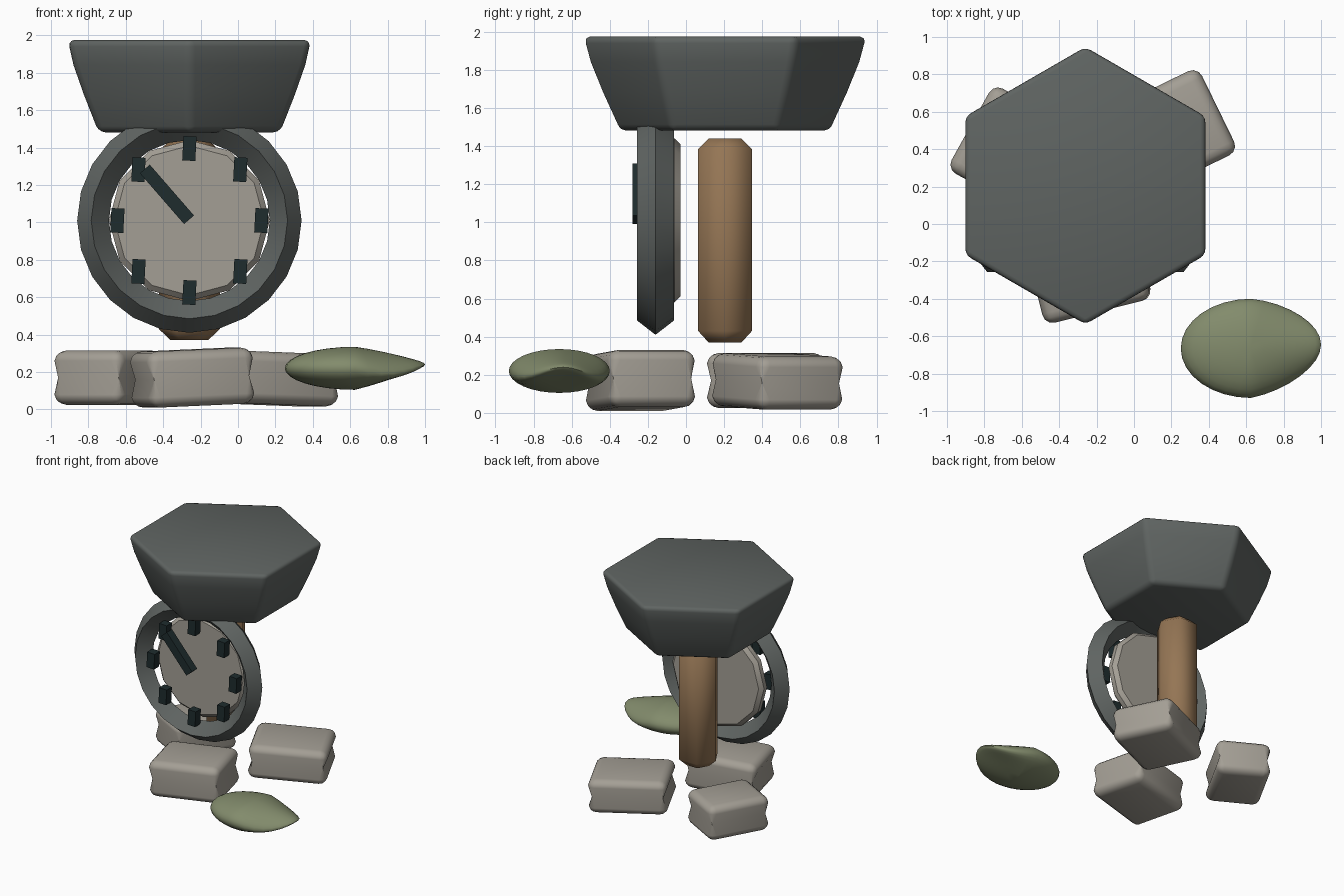
import bpy, bmesh, math
from mathutils import Matrix, Vector

if "Cube" in bpy.data.objects:
    bpy.data.objects.remove(bpy.data.objects["Cube"])


def material(name, rgb):
    mat = bpy.data.materials.new(name)
    mat.use_nodes = True
    mat.diffuse_color = (*rgb, 1)
    mat.node_tree.nodes["Principled BSDF"].inputs["Base Color"].default_value = (*rgb, 1)
    return mat


SLATE = material("slate grey", (0.115, 0.128, 0.122))
STONE = material("pale stone", (0.37, 0.345, 0.30))
WOOD = material("brown wood", (0.30, 0.18, 0.09))
LEAF = material("olive green", (0.225, 0.26, 0.15))
INK = material("dark teal", (0.013, 0.025, 0.027))

AXIS_X, AXIS_Y = -0.26, 0.205      # post and bowl axis
DIAL = Vector((AXIS_X, -0.16, 1.01))  # centre of the dial


def finish(bm, name, mat, smooth=30):
    bmesh.ops.recalc_face_normals(bm, faces=bm.faces)
    mesh = bpy.data.meshes.new(name)
    bm.to_mesh(mesh)
    bm.free()
    mesh.materials.append(mat)
    obj = bpy.data.objects.new(name, mesh)
    bpy.context.collection.objects.link(obj)
    bpy.ops.object.select_all(action="DESELECT")
    obj.select_set(True)
    bpy.context.view_layer.objects.active = obj
    if smooth:
        bpy.ops.object.shade_smooth_by_angle(angle=math.radians(smooth))
    return obj


def lathe(profile, sides, phase=0.0, closed=False):
    """Spin (radius, height) points about z, capped unless the profile is closed."""
    bm = bmesh.new()
    rings = []
    for r, z in profile:
        angles = [phase + math.tau * i / sides for i in range(sides)]
        rings.append([bm.verts.new((r * math.cos(a), r * math.sin(a), z)) for a in angles])
    pairs = list(zip(rings, rings[1:]))
    if closed:
        pairs.append((rings[-1], rings[0]))
    else:
        bm.faces.new(rings[0][::-1])
        bm.faces.new(rings[-1])
    for low, high in pairs:
        for i in range(sides):
            j = (i + 1) % sides
            bm.faces.new((low[i], low[j], high[j], high[i]))
    bmesh.ops.recalc_face_normals(bm, faces=bm.faces)
    return bm


def bevel_sharp(bm, width, segments, limit=40):
    edges = [e for e in bm.edges if e.calc_face_angle(0) > math.radians(limit)]
    bmesh.ops.bevel(bm, geom=edges, offset=width, segments=segments, profile=0.5,
                    affect="EDGES", clamp_overlap=True)


def box(size):
    bm = bmesh.new()
    bmesh.ops.create_cube(bm, size=1)
    bmesh.ops.scale(bm, vec=size, verts=bm.verts)
    return bm


def face_front(bm):
    """Turn the z axis to the front and move to the dial centre."""
    bm.transform(Matrix.Translation(DIAL) @ Matrix.Rotation(math.pi / 2, 4, "X"))


# Six-sided bowl-shaped top, with softened edges
bm = lathe([(0.56, 1.482), (0.65, 1.68), (0.715, 1.84), (0.75, 1.975)], 6, math.pi / 6)
bevel_sharp(bm, 0.035, 3)
bm.transform(Matrix.Translation((AXIS_X, AXIS_Y, 0)))
finish(bm, "hexagonal_top", SLATE, 50)

# Six-sided wooden post with chamfered ends
bm = lathe([(0.10, 0.37), (0.163, 0.43), (0.163, 1.385), (0.10, 1.44)], 6)
bm.transform(Matrix.Translation((AXIS_X, AXIS_Y, 0)))
finish(bm, "post", WOOD, 65)

# Dial rim with a diamond section
bm = lathe([(0.60, 0), (0.525, 0.097), (0.43, 0), (0.525, -0.097)], 24, closed=True)
face_front(bm)
finish(bm, "dial_rim", SLATE)

# Stone dial plate
bm = lathe([(0.40, -0.13), (0.43, -0.10), (0.43, -0.06), (0.40, -0.03)], 12)
face_front(bm)
finish(bm, "dial_plate", STONE, 40)

# Upright hour marks
for i in range(8):
    a = math.tau * i / 8
    bm = box((0.07, 0.07, 0.13))
    bm.transform(Matrix.Translation(DIAL + Vector((0.385 * math.cos(a), -0.055, 0.385 * math.sin(a))))
                 @ Matrix.Rotation(math.radians(3), 4, "Y"))
    finish(bm, f"hour_mark_{i + 1}", INK, 0)

# Single hand pointing to the upper left of the dial
bm = box((0.07, 0.07, 0.36))
bm.transform(Matrix.Translation(DIAL + Vector((-0.12, -0.085, 0.14)))
             @ Matrix.Rotation(math.radians(-41), 4, "Y"))
finish(bm, "hand", INK, 0)

# Three rounded foot stones: name, centre, size, turn and tilt in degrees
stones = [
    ("front_stone", (-0.245, -0.24, 0.17), (0.61, 0.49, 0.30), 14, -2.5),
    ("left_stone", (0.17, 0.48, 0.165), (0.64, 0.52, 0.28), 26, 2),
    ("right_stone", (-0.69, 0.42, 0.17), (0.44, 0.54, 0.29), -29, 0),
]
for name, centre, size, turn, tilt in stones:
    bm = box(size)
    # Slightly narrower top and bottom around a fuller waist
    uprights = [e for e in bm.edges if abs((e.verts[0].co - e.verts[1].co).z) > 0.1]
    bmesh.ops.subdivide_edges(bm, edges=uprights, cuts=1, use_grid_fill=True)
    for v in bm.verts:
        if abs(v.co.z) > 0.05:
            v.co.x *= 0.94
            v.co.y *= 0.94
    bevel_sharp(bm, 0.055, 3)
    bm.transform(Matrix.Translation(centre) @ Matrix.Rotation(math.radians(turn), 4, "Z")
                 @ Matrix.Rotation(math.radians(tilt), 4, "Y"))
    finish(bm, name, STONE, 50)

# Plump leaf, thinning to an arched tip on the left
bm = bmesh.new()
bmesh.ops.create_uvsphere(bm, u_segments=32, v_segments=16, radius=1)
for v in bm.verts:
    x, y, z = v.co
    t = max(x, 0)
    lift = 0.02 * t - 0.10 * t * y * y
    v.co = (0.625 + 0.375 * x,
            -0.665 + 0.265 * y * (1 - 0.2 * t) + 0.02 * t,
            0.22 + 0.115 * z * (1 - 0.6 * t) + lift)
finish(bm, "leaf", LEAF, 60)
